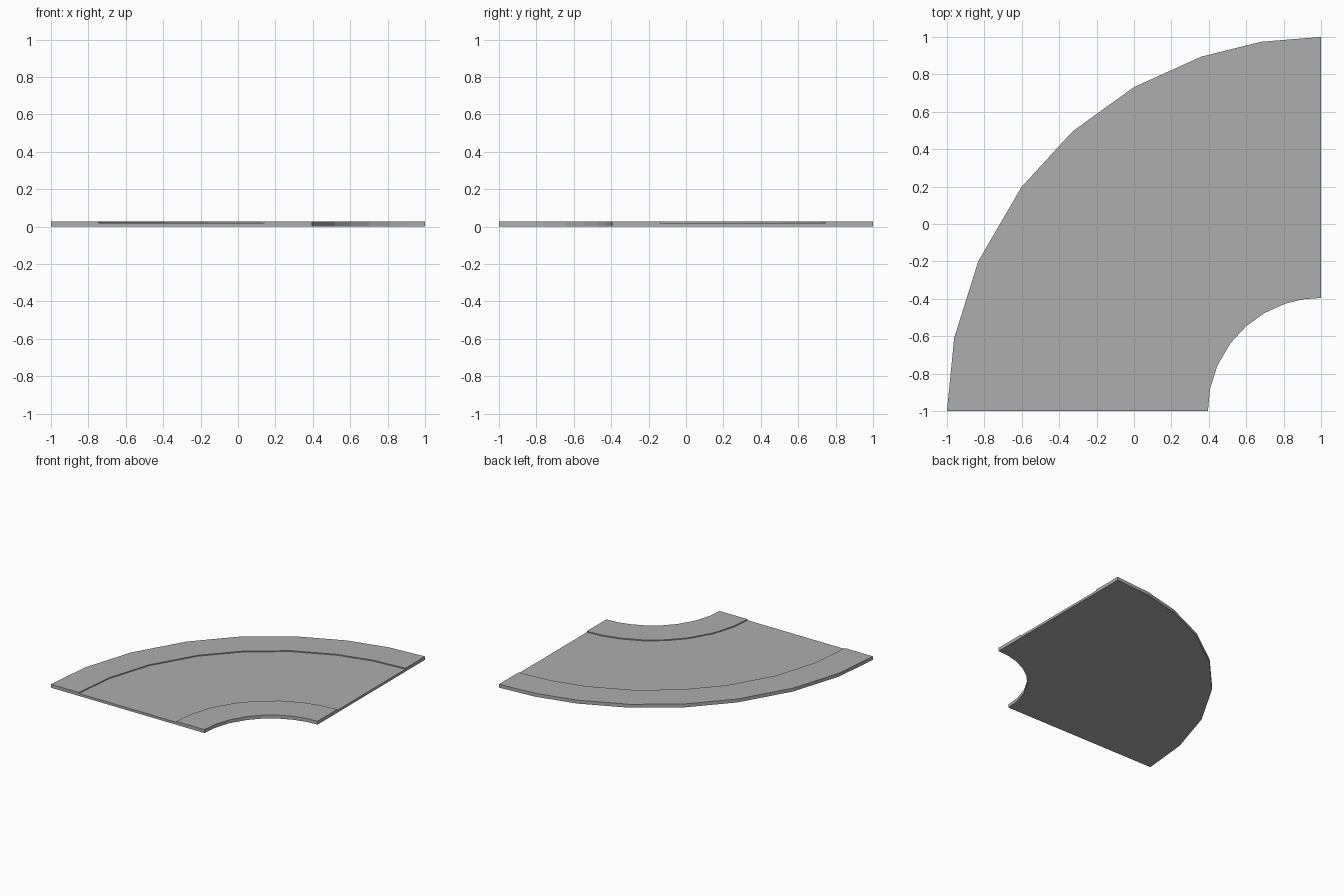
import bpy
import bmesh
from math import radians, sin, cos

if "Cube" in bpy.data.objects:
    bpy.data.objects.remove(bpy.data.objects["Cube"])

CENTRE = (1.0, -1.0)
ANGLES = [0, 11.25, 23.6, 36.8, 48.4, 60, 71.4, 80.8, 90]
TOP, ROAD = 0.028, 0.02

grey = bpy.data.materials.new("light grey")
grey.diffuse_color = (0.42, 0.42, 0.42, 1)
grey.use_nodes = True
grey.node_tree.nodes["Principled BSDF"].inputs["Base Color"].default_value = grey.diffuse_color

# Cross-section: raised kerb, lowered roadway, raised kerb, flat underside
profile = [(0.605, 0), (0.605, TOP), (0.86, TOP), (0.86, ROAD),
           (1.745, ROAD), (1.745, TOP), (2.0, TOP), (2.0, 0)]


def sweep(name, section, material):
    """Sweep a closed radius/height section along the quarter bend."""
    bm = bmesh.new()
    rings = []
    for a in map(radians, ANGLES):
        rings.append([bm.verts.new((CENTRE[0] - r * cos(a),
                                    CENTRE[1] + r * sin(a), z))
                      for r, z in section])
    n = len(section)
    for p, q in zip(rings, rings[1:]):
        for i in range(n):
            j = (i + 1) % n
            bm.faces.new((p[i], p[j], q[j], q[i]))
    # End caps
    bm.faces.new(rings[0])
    bm.faces.new(rings[-1][::-1])
    bmesh.ops.recalc_face_normals(bm, faces=bm.faces[:])
    mesh = bpy.data.meshes.new(name)
    bm.to_mesh(mesh)
    bm.free()
    mesh.materials.append(material)
    obj = bpy.data.objects.new(name, mesh)
    bpy.context.collection.objects.link(obj)
    return obj


# Curved road tile with both pavements
sweep("curved_road", profile, grey)
